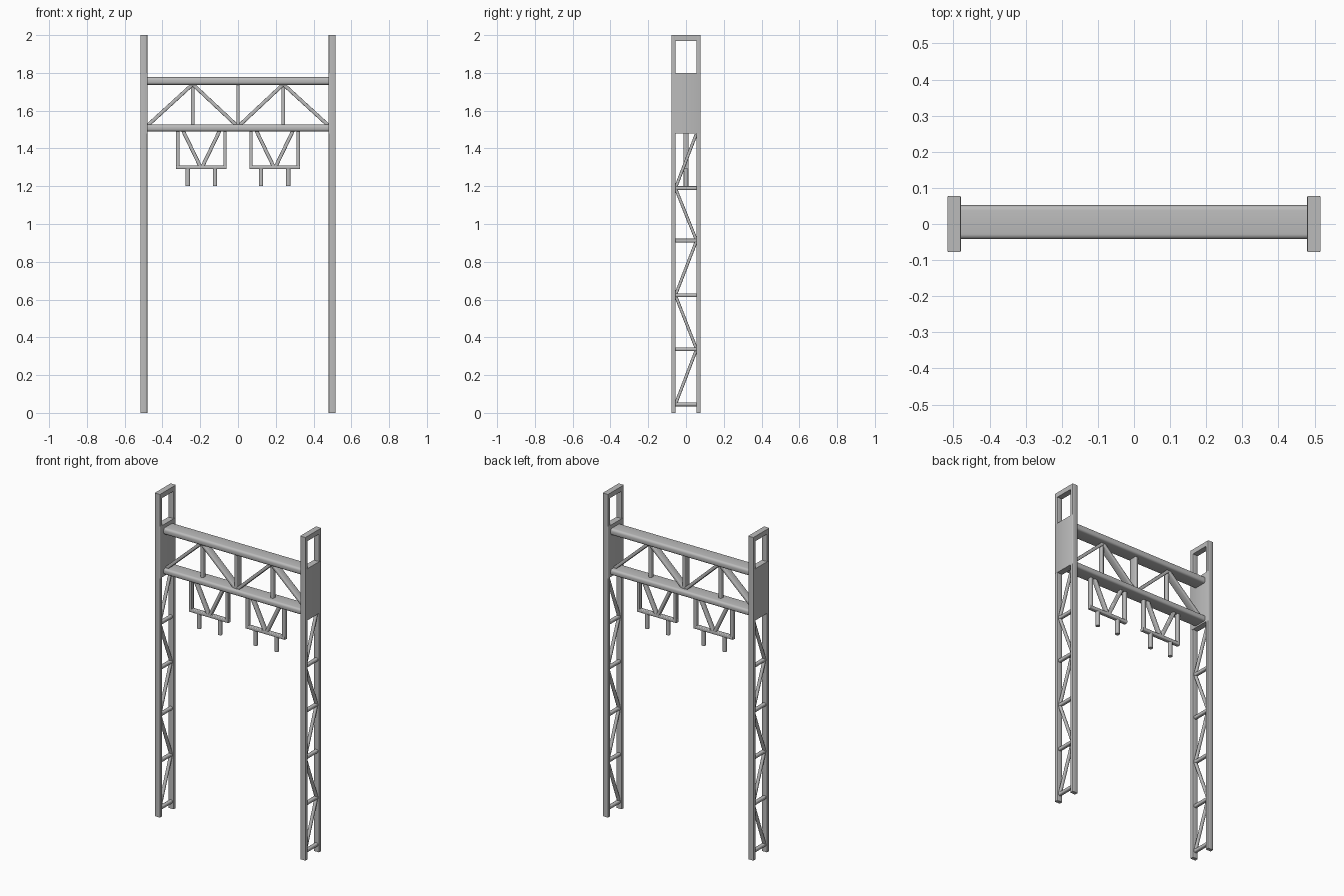
import bpy
import bmesh
from mathutils import Vector, Matrix

cube = bpy.data.objects.get("Cube")
if cube:
    bpy.data.objects.remove(cube, do_unlink=True)

# Single painted steel colour
steel = bpy.data.materials.new("grey_steel")
steel.use_nodes = True
GREY = (0.5, 0.5, 0.5, 1)
steel.diffuse_color = GREY
steel.node_tree.nodes["Principled BSDF"].inputs["Base Color"].default_value = GREY


def beam(name, a, b, width, depth, across, bevel=0.004, segments=2):
    """Rounded bar from a to b; depth is measured along the across axis."""
    a, b, across = Vector(a), Vector(b), Vector(across)
    along = (b - a).normalized()
    side = across.cross(along)
    frame = Matrix((side, across, along)).transposed().to_4x4()
    frame.translation = (a + b) / 2
    size = Matrix.Diagonal((width, depth, (b - a).length, 1))
    bm = bmesh.new()
    bmesh.ops.create_cube(bm, size=1, matrix=frame @ size)
    if bevel:
        edges = [e for e in bm.edges
                 if abs((e.verts[0].co - e.verts[1].co).normalized().dot(along)) > 0.99]
        bmesh.ops.bevel(bm, geom=edges, offset=bevel, segments=segments,
                        profile=0.5, affect='EDGES')
    bmesh.ops.recalc_face_normals(bm, faces=bm.faces)
    mesh = bpy.data.meshes.new(name)
    bm.to_mesh(mesh)
    bm.free()
    mesh.materials.append(steel)
    obj = bpy.data.objects.new(name, mesh)
    bpy.context.collection.objects.link(obj)
    bpy.ops.object.select_all(action='DESELECT')
    obj.select_set(True)
    bpy.context.view_layer.objects.active = obj
    bpy.ops.object.shade_smooth_by_angle(angle=0.8)
    return obj


X, Y = (1, 0, 0), (0, 1, 0)
TOWER_X, POST_Y = 0.498, 0.067
RUNGS = [0.045, 0.337, 0.623, 0.912, 1.19]

for label, s in (("left", 1), ("right", -1)):
    x = s * TOWER_X

    # Tower: two posts, top bar and solid connecting panel
    for end, e in (("front", -1), ("back", 1)):
        beam(f"{label}_{end}_post", (x, e * POST_Y, 0), (x, e * POST_Y, 2),
             0.022, 0.036, X, 0.003)
    beam(f"{label}_top_bar", (x, -0.06, 1.985), (x, 0.06, 1.985), 0.03, 0.036, X, 0)
    beam(f"{label}_panel", (x, 0, 1.48), (x, 0, 1.80), 0.155, 0.037, X, 0.003)

    # Tower lattice: rungs with alternating diagonals
    for i, z in enumerate(RUNGS):
        beam(f"{label}_rung_{i}", (x, -0.06, z), (x, 0.06, z), 0.02, 0.022, X, 0.006)
        top = (RUNGS + [1.48])[i + 1]
        d = -0.054 if i % 2 == 0 else 0.054
        beam(f"{label}_brace_{i}", (x, d, z + 0.005), (x, -d, top - 0.005),
             0.016, 0.018, X, 0.005)

    # Crossbeam web on this side
    beam(f"{label}_outer_web", (s * 0.475, 0, 1.525), (s * 0.24, 0, 1.74), 0.019, 0.045, Y)
    beam(f"{label}_inner_web", (s * 0.24, 0, 1.74), (s * 0.005, 0, 1.52), 0.019, 0.045, Y)
    beam(f"{label}_web_post", (s * 0.24, 0, 1.51), (s * 0.24, 0, 1.75), 0.019, 0.025, Y)

    # Hanging frame: sides, sill, V braces and drop pegs
    mid = s * 0.194
    beam(f"{label}_frame_sill", (mid - 0.134, 0, 1.3), (mid + 0.134, 0, 1.3),
         0.02, 0.026, Y)
    for n, e in (("a", -1), ("b", 1)):
        fx = mid + e * 0.125
        beam(f"{label}_frame_side_{n}", (fx, 0, 1.3), (fx, 0, 1.5), 0.018, 0.026, Y)
        beam(f"{label}_frame_brace_{n}", (mid + e * 0.1, 0, 1.5), (mid + e * 0.006, 0, 1.305),
             0.019, 0.026, Y)
        px = mid + e * 0.072
        beam(f"{label}_peg_{n}", (px, 0, 1.2), (px, 0, 1.3), 0.023, 0.024, Y, 0.007)

# Crossbeam chords and centre post
beam("top_chord", (-0.485, 0.005, 1.757), (0.485, 0.005, 1.757), 0.04, 0.094, Y, 0.014, 4)
beam("bottom_chord", (-0.485, 0.005, 1.508), (0.485, 0.005, 1.508), 0.036, 0.094, Y, 0.013, 4)
beam("centre_web_post", (0, 0, 1.51), (0, 0, 1.75), 0.018, 0.05, Y)
